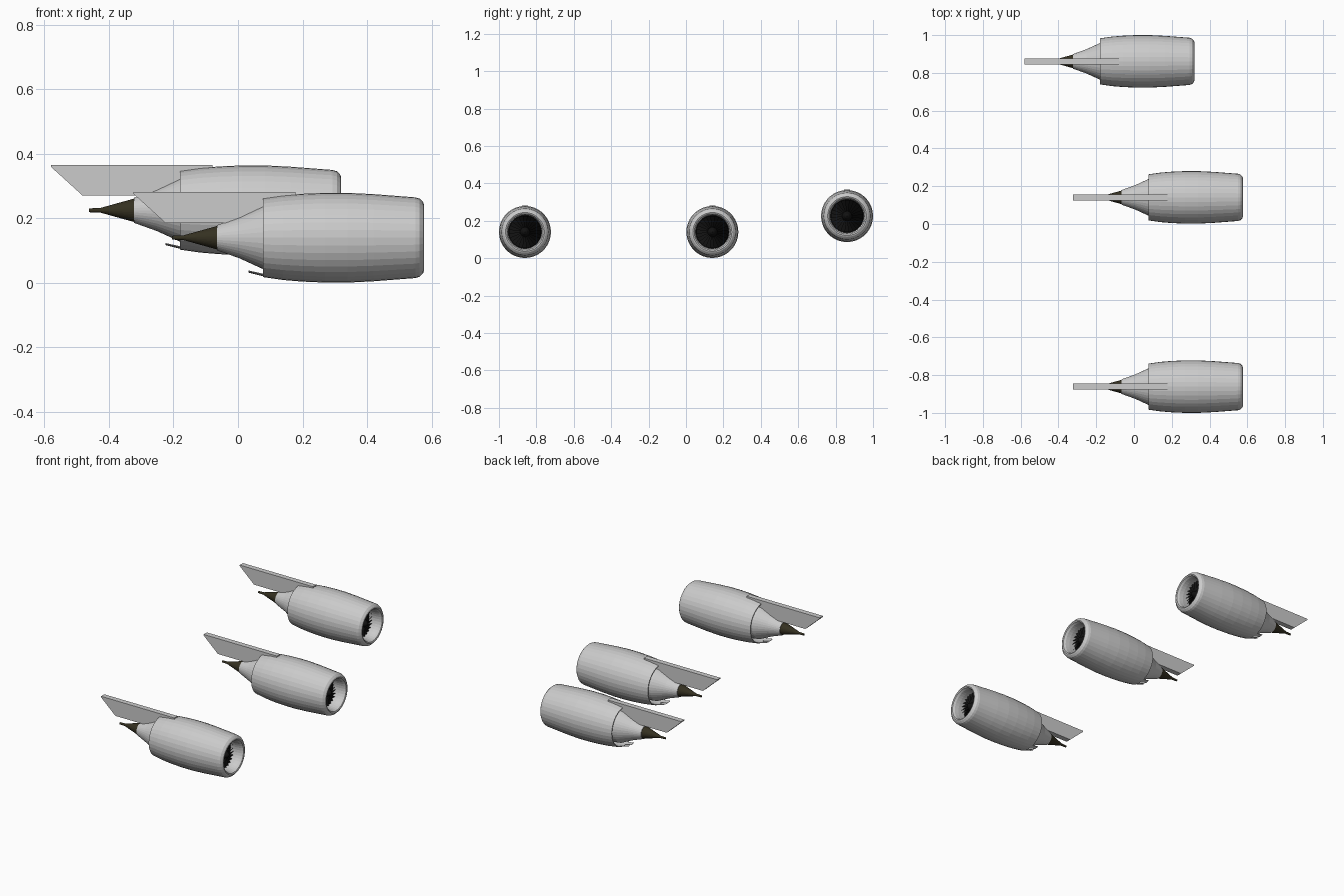
import bpy, bmesh
from math import sin, cos, pi, radians

if "Cube" in bpy.data.objects:
    bpy.data.objects.remove(bpy.data.objects["Cube"])

SIDES = 36


def material(name, color):
    m = bpy.data.materials.new(name)
    m.diffuse_color = (*color, 1)
    m.use_nodes = True
    m.node_tree.nodes["Principled BSDF"].inputs["Base Color"].default_value = m.diffuse_color
    return m


DARK = material("dark_metal", (0.035, 0.03, 0.015))
BLACK = material("fan_black", (0.006, 0.006, 0.006))


def finish(bm, name, mat=None):
    bmesh.ops.remove_doubles(bm, verts=bm.verts, dist=1e-5)
    bmesh.ops.recalc_face_normals(bm, faces=bm.faces)
    me = bpy.data.meshes.new(name)
    bm.to_mesh(me)
    bm.free()
    if mat:
        me.materials.append(mat)
    return me


def lathe(name, profile, mat=None):
    """Revolve (x, radius) points around the x axis."""
    bm = bmesh.new()
    verts = [bm.verts.new((x, 0, r)) for x, r in profile]
    edges = [bm.edges.new(p) for p in zip(verts, verts[1:])]
    bmesh.ops.spin(bm, geom=verts + edges, cent=(0, 0, 0), axis=(1, 0, 0),
                   angle=2 * pi, steps=SIDES)
    return finish(bm, name, mat)


def plate(name, outline, width):
    """Extrude an (x, z) outline to a width centred on y = 0."""
    bm = bmesh.new()
    face = bm.faces.new([bm.verts.new((x, -width / 2, z)) for x, z in outline])
    new = bmesh.ops.extrude_face_region(bm, geom=[face])["geom"]
    bmesh.ops.translate(bm, vec=(0, width, 0),
                        verts=[g for g in new if isinstance(g, bmesh.types.BMVert)])
    return finish(bm, name)


def fan_blades(name, count=24):
    """Ring of twisted quads with an angled tip."""
    bm = bmesh.new()
    for i in range(count):
        a = 2 * pi * i / count
        corners = [(0.515, 0.02, -0.1), (0.515, 0.087, -0.13),
                   (0.495, 0.087, 0.16), (0.495, 0.02, 0.16)]
        bm.faces.new([bm.verts.new((x, r * sin(a + d), r * cos(a + d)))
                      for x, r, d in corners])
    return finish(bm, name, BLACK)


def exhaust_tongue(name):
    """Curved strips trailing from the bottom of the nacelle, notched in the middle."""
    bm = bmesh.new()
    for s in (-1, 1):
        angles = [s * radians(d) for d in (3, 10, 17)]
        rows = []
        for x, r in ((0.09, 0.1225), (0.032, 0.108), (0.032, 0.106), (0.09, 0.119)):
            rows.append([bm.verts.new((x, r * sin(a), -r * cos(a))) for a in angles])
        for i in range(4):
            a, b = rows[i], rows[(i + 1) % 4]
            for j in range(2):
                bm.faces.new((a[j], a[j + 1], b[j + 1], b[j]))
        for j in (0, 2):
            bm.faces.new([row[j] for row in rows])
    return finish(bm, name)


parts = [
    # nacelle: outer skin, rounded lip, inlet duct, and fan nozzle inner wall
    lathe("nacelle", [(0.20, 0.112), (0.077, 0.118), (0.077, 0.122), (0.14, 0.131),
                      (0.20, 0.136), (0.27, 0.139), (0.34, 0.139), (0.42, 0.135),
                      (0.55, 0.125), (0.563, 0.121), (0.573, 0.111), (0.576, 0.104),
                      (0.573, 0.097), (0.56, 0.091), (0.535, 0.088), (0.48, 0.089)]),
    # core cowl tapering to the hot nozzle
    lathe("core_cowl", [(0.20, 0.112), (0.077, 0.097), (0.005, 0.064),
                        (-0.065, 0.039), (-0.065, 0.034)]),
    # exhaust plug
    lathe("exhaust_plug", [(-0.06, 0), (-0.064, 0.0365), (-0.12, 0.021), (-0.17, 0.007),
                           (-0.205, 0.006), (-0.205, 0)], DARK),
    # fan backing disc, blades and spinner
    lathe("fan_disc", [(0.49, 0.089), (0.49, 0)], BLACK),
    fan_blades("fan_blades"),
    lathe("spinner", [(0.49, 0.03), (0.515, 0.024), (0.535, 0.012), (0.543, 0)], BLACK),
    # pylon
    plate("pylon", [(-0.323, 0.141), (0.178, 0.141), (0.178, 0.125), (0.06, 0.07),
                    (-0.02, 0.046), (-0.225, 0.046), (-0.323, 0.135)], 0.032),
    exhaust_tongue("exhaust_tongue"),
]

# three engines share the same part meshes
engines = {"outer_right": (0, -0.861, 0.14),
           "inner": (0, 0.141, 0.14),
           "outer_left": (-0.257, 0.861, 0.225)}
for label, loc in engines.items():
    for me in parts:
        ob = bpy.data.objects.new(f"{me.name}_{label}", me)
        ob.location = loc
        bpy.context.collection.objects.link(ob)
